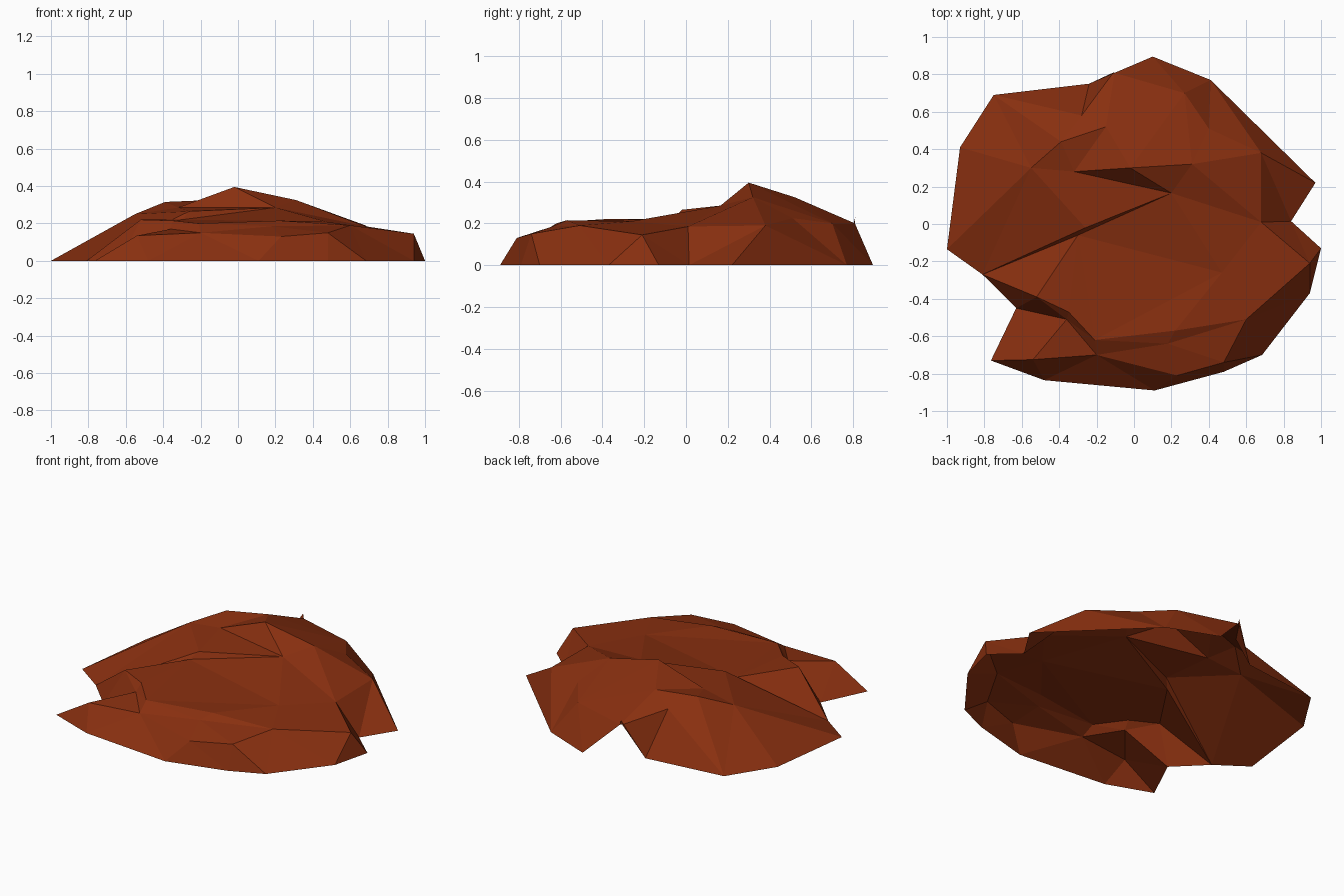
import bpy
from mathutils import Vector
from mathutils.geometry import delaunay_2d_cdt

if "Cube" in bpy.data.objects:
    bpy.data.objects.remove(bpy.data.objects["Cube"])

# ground outline, counter-clockwise, all at z = 0
rim = [(-1, -.135), (-.81, -.27), (-.63, -.45), (-.765, -.73), (-.48, -.835), (.11, -.89),
       (.48, -.79), (.685, -.70), (.94, -.37), (1, -.13), (.84, .015), (.97, .22),
       (.41, .77), (.10, .895), (-.24, .75), (-.75, .69), (-.93, .41)]
notch_left, notch_front, notch_right = (*rim[1], 0), (*rim[2], 0), (*rim[10], 0)

# shared key points of the ridges
peak, step_end, step_start = (-.02, .30, .395), (.20, .165, .285), (-.32, .28, .285)
back_lip, east, shoulder = (-.11, .81, .23), (.68, .01, .185), (.94, -.21, .145)
front_lip = (-.21, -.62, .20)

# crease lines running over the rock
creases = [
    # upper step and the long ledge below it
    [step_start, peak, step_end, step_start],
    [notch_left, (-.26, -.02, .265), step_end],
    [notch_left, (-.30, -.06, .22), step_end],
    [step_end, east, notch_right],
    # summit ridge and right flank
    [peak, (.31, .32, .325), (.40, .51, .225), (.68, .38, .19), (*rim[11], 0)],
    [(-.39, .44, .315), (-.15, .52, .325), peak],
    [(-.39, .44, .315), step_start],
    # back notch
    [(*rim[14], 0), (-.28, .58, .26), back_lip, (*rim[14], 0)],
    [back_lip, (.27, .70, .2), (.40, .51, .225)],
    # middle terrace edge
    [notch_left, (-.52, -.39, .22), (-.35, -.47, .215), front_lip, (.22, -.57, .215),
     (.60, -.51, .19), shoulder],
    [(-.30, -.06, .22), (-.52, -.39, .22)],
    [notch_front, (-.36, -.51, .17), front_lip, (.18, -.64, .185), (.60, -.51, .19)],
    [front_lip, (.47, -.26, .21), shoulder, east],
    # front brow
    [(*rim[3], 0), (-.54, -.725, .135), (-.20, -.70, .15), (.23, -.81, .13),
     (.48, -.74, .15), (.60, -.51, .19)],
    # left slope
    [(-.55, .30, .25), step_start],
]

points, edges = [], []


def index_of(p):
    if p not in points:
        points.append(p)
    return points.index(p)


def add_line(line):
    ids = [index_of(p) for p in line]
    edges.extend(zip(ids, ids[1:]))


outline = [(x, y, 0) for x, y in rim]
add_line(outline + outline[:1])
for line in creases:
    add_line(line)

# triangulate inside the outline, keeping the creases as edges
flat, _, faces, source, _, _ = delaunay_2d_cdt(
    [Vector(p[:2]) for p in points], edges, [list(range(len(rim)))], 1, 1e-5)
verts = []
for co, src in zip(flat, source):
    z = points[src[0]][2] if src else .2
    verts.append((co.x, co.y, z))

# rock shell, open underneath
mesh = bpy.data.meshes.new("rock_mound")
mesh.from_pydata(verts, [], [tuple(f) for f in faces])
rock = bpy.data.objects.new("rock_mound", mesh)
bpy.context.collection.objects.link(rock)

rust = bpy.data.materials.new("rust_red_rock")
rust.diffuse_color = (.25, .029, .005, 1)
rust.use_nodes = True
rust.node_tree.nodes["Principled BSDF"].inputs["Base Color"].default_value = rust.diffuse_color
mesh.materials.append(rust)
